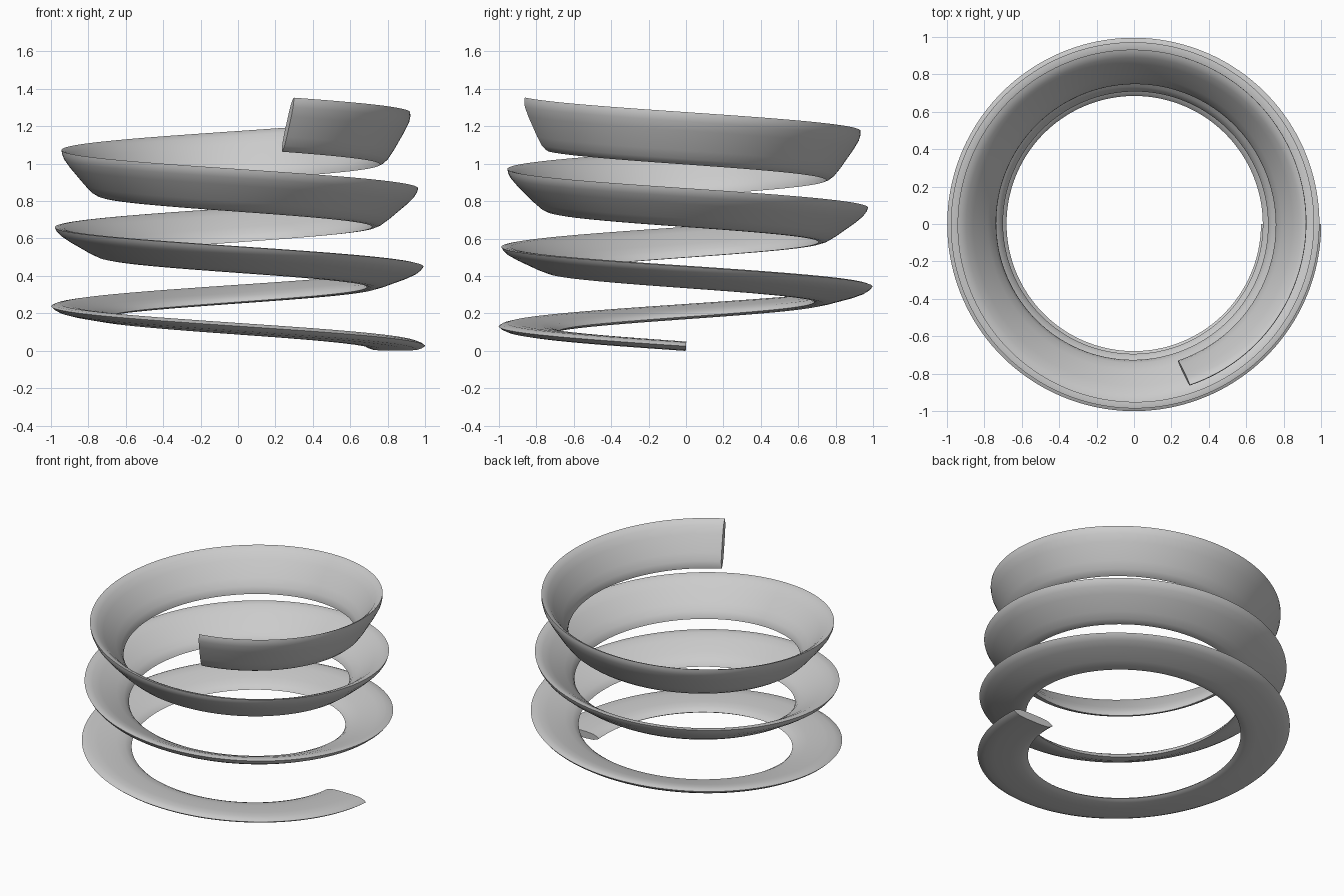
import bpy, bmesh, math
from mathutils import Vector

if "Cube" in bpy.data.objects:
    bpy.data.objects.remove(bpy.data.objects["Cube"])

# Spiral dimensions
R, RISE = 0.84, 0.37              # centre-line radius, rise per turn
TOTAL, TWIST = 1151.5, 64.0       # swept angle and total tilt in degrees
Z0, STEPS = 0.027, 480

# Flattened blade section: (across the width, through the thickness)
half = [(0.161, 0.0), (0.145, 0.011), (0.115, 0.021), (0.06, 0.025),
        (-0.06, 0.025), (-0.115, 0.021), (-0.145, 0.011), (-0.161, 0.0)]
section = half + [(w, -t) for w, t in reversed(half[1:-1])]

bm = bmesh.new()
rings = []
slope = math.atan(RISE / (2 * math.pi * R))
for i in range(STEPS + 1):
    f = i / STEPS
    a = -math.radians(TOTAL) * f
    tilt = math.radians(TWIST) * f
    radial = Vector((math.cos(a), math.sin(a), 0))
    forward = Vector((math.sin(a), -math.cos(a), 0))
    up = Vector((0, 0, math.cos(slope))) - forward * math.sin(slope)
    centre = radial * R + Vector((0, 0, Z0 + RISE * TOTAL / 360 * f))
    across = radial * math.cos(tilt) + up * math.sin(tilt)
    normal = up * math.cos(tilt) - radial * math.sin(tilt)
    rings.append([bm.verts.new(centre + across * w + normal * t) for w, t in section])

# Skin the rings and cap both ends
n = len(section)
for r0, r1 in zip(rings, rings[1:]):
    for j in range(n):
        k = (j + 1) % n
        bm.faces.new((r0[j], r0[k], r1[k], r1[j]))
bm.faces.new(rings[0])
bm.faces.new(rings[-1])
bmesh.ops.recalc_face_normals(bm, faces=bm.faces)

mesh = bpy.data.meshes.new("twisting_spiral_ribbon")
bm.to_mesh(mesh)
bm.free()
ribbon = bpy.data.objects.new("twisting_spiral_ribbon", mesh)
bpy.context.collection.objects.link(ribbon)

# Stand it on the ground
low = min(v.co.z for v in mesh.vertices)
for v in mesh.vertices:
    v.co.z -= low

bpy.context.view_layer.objects.active = ribbon
ribbon.select_set(True)
bpy.ops.object.shade_smooth_by_angle(angle=math.radians(40))
